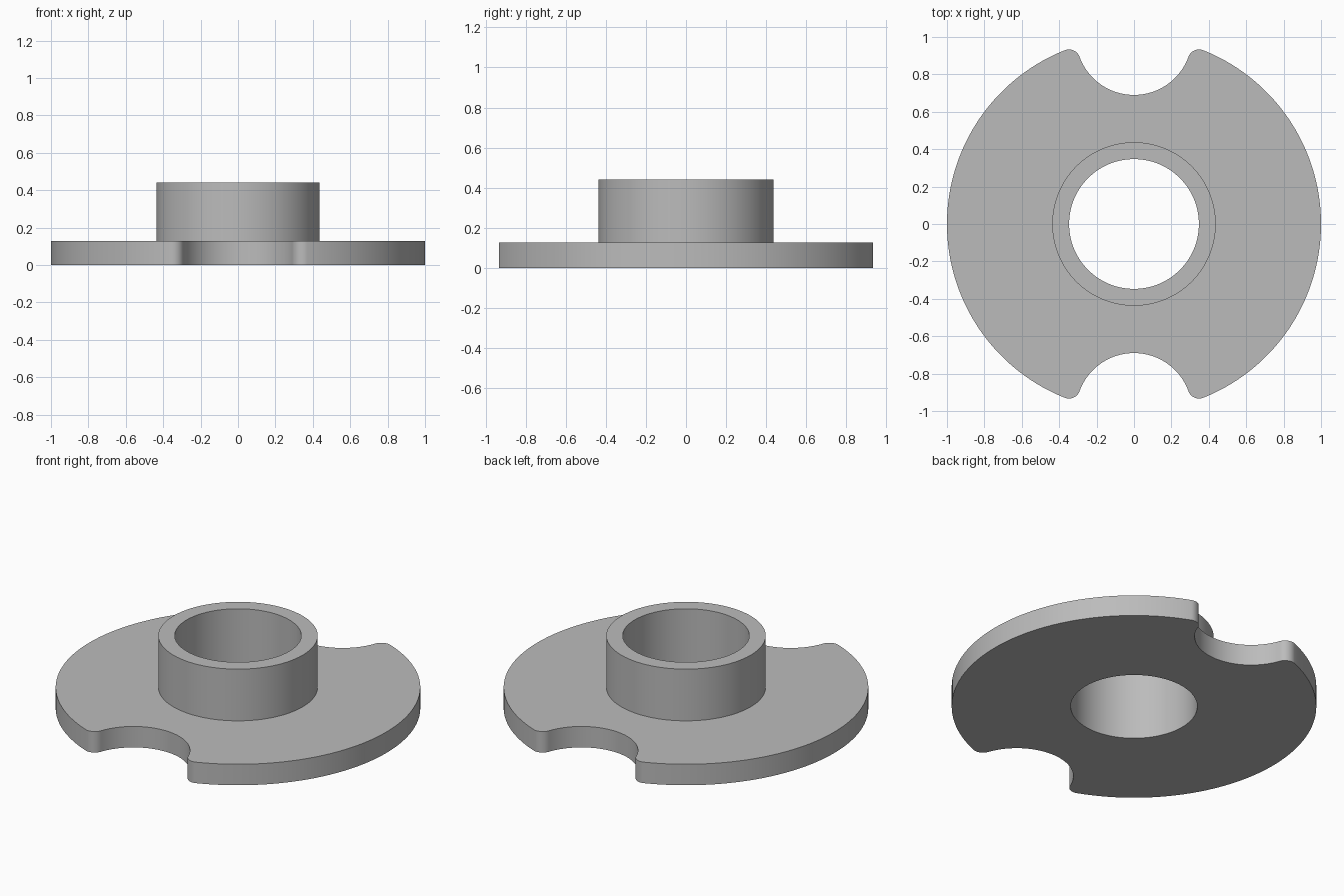
import bpy
import bmesh
from math import atan2, cos, pi, sin, sqrt, tau

if "Cube" in bpy.data.objects:
    bpy.data.objects.remove(bpy.data.objects["Cube"], do_unlink=True)

# Main dimensions
DISC_R, HUB_R, BORE_R = 1.0, 0.437, 0.347
FLANGE_TOP, HUB_TOP = 0.127, 0.44
NOTCH_Y, NOTCH_R, TIP_R = 1.0, 0.31, 0.06
SEGMENTS = 128


def arc(cx, cy, r, start, end, steps):
    """Points along an arc, leaving out the last one."""
    angles = [start + (end - start) * i / steps for i in range(steps)]
    return [(cx + r * cos(a), cy + r * sin(a)) for a in angles]


def flange_outline():
    """Disc with two rounded-tip notches, counter-clockwise from the -y side."""
    # Tip circle touches the disc from inside and the notch from outside
    inner, outer = DISC_R - TIP_R, NOTCH_R + TIP_R
    ty = (inner ** 2 + NOTCH_Y ** 2 - outer ** 2) / (2 * NOTCH_Y)
    tx = sqrt(inner ** 2 - ty ** 2)
    rim = atan2(ty, tx)
    touch = atan2(NOTCH_Y - ty, -tx)
    notch = atan2(ty - NOTCH_Y, tx)
    half = arc(0, 0, DISC_R, -rim, rim, 72)
    half += arc(tx, ty, TIP_R, rim, touch, 14)
    half += arc(0, NOTCH_Y, NOTCH_R, notch, -pi - notch, 48)
    half += arc(-tx, ty, TIP_R, pi - touch, pi - rim, 14)
    return half + [(-x, -y) for x, y in half]


def add_loop(bm, points, z):
    verts = [bm.verts.new((x, y, z)) for x, y in points]
    return [bm.edges.new((v, verts[(i + 1) % len(verts)])) for i, v in enumerate(verts)]


outline = flange_outline()
hub_circle = arc(0, 0, HUB_R, 0, tau, SEGMENTS)
bore_circle = arc(0, 0, BORE_R, 0, tau, SEGMENTS)

bm = bmesh.new()
rim_low = add_loop(bm, outline, 0)
rim_high = add_loop(bm, outline, FLANGE_TOP)
hub_low = add_loop(bm, hub_circle, FLANGE_TOP)
hub_high = add_loop(bm, hub_circle, HUB_TOP)
bore_low = add_loop(bm, bore_circle, 0)
bore_high = add_loop(bm, bore_circle, HUB_TOP)

# Upright walls and the hub's top ring
for a, b in ((rim_low, rim_high), (hub_low, hub_high),
             (hub_high, bore_high), (bore_low, bore_high)):
    for e, f in zip(a, b):
        bm.faces.new((e.verts[0], e.verts[1], f.verts[1], f.verts[0]))

# Flat flange faces around the bore and around the hub
for edges, up in ((rim_low + bore_low, -1), (rim_high + hub_low, 1)):
    bmesh.ops.triangle_fill(bm, use_beauty=True, use_dissolve=False,
                            edges=edges, normal=(0, 0, up))
bmesh.ops.recalc_face_normals(bm, faces=bm.faces)

mesh = bpy.data.meshes.new("flanged_collar")
bm.to_mesh(mesh)
bm.free()
collar = bpy.data.objects.new("flanged_collar", mesh)
bpy.context.collection.objects.link(collar)

# Plain grey material
grey = bpy.data.materials.new("plain grey")
grey.use_nodes = True
colour = (0.5, 0.5, 0.5, 1)
grey.diffuse_color = colour
grey.node_tree.nodes["Principled BSDF"].inputs["Base Color"].default_value = colour
mesh.materials.append(grey)

# Smooth curved walls with crisp rims
bpy.ops.object.select_all(action="DESELECT")
collar.select_set(True)
bpy.context.view_layer.objects.active = collar
bpy.ops.object.shade_smooth_by_angle(angle=pi / 6)
